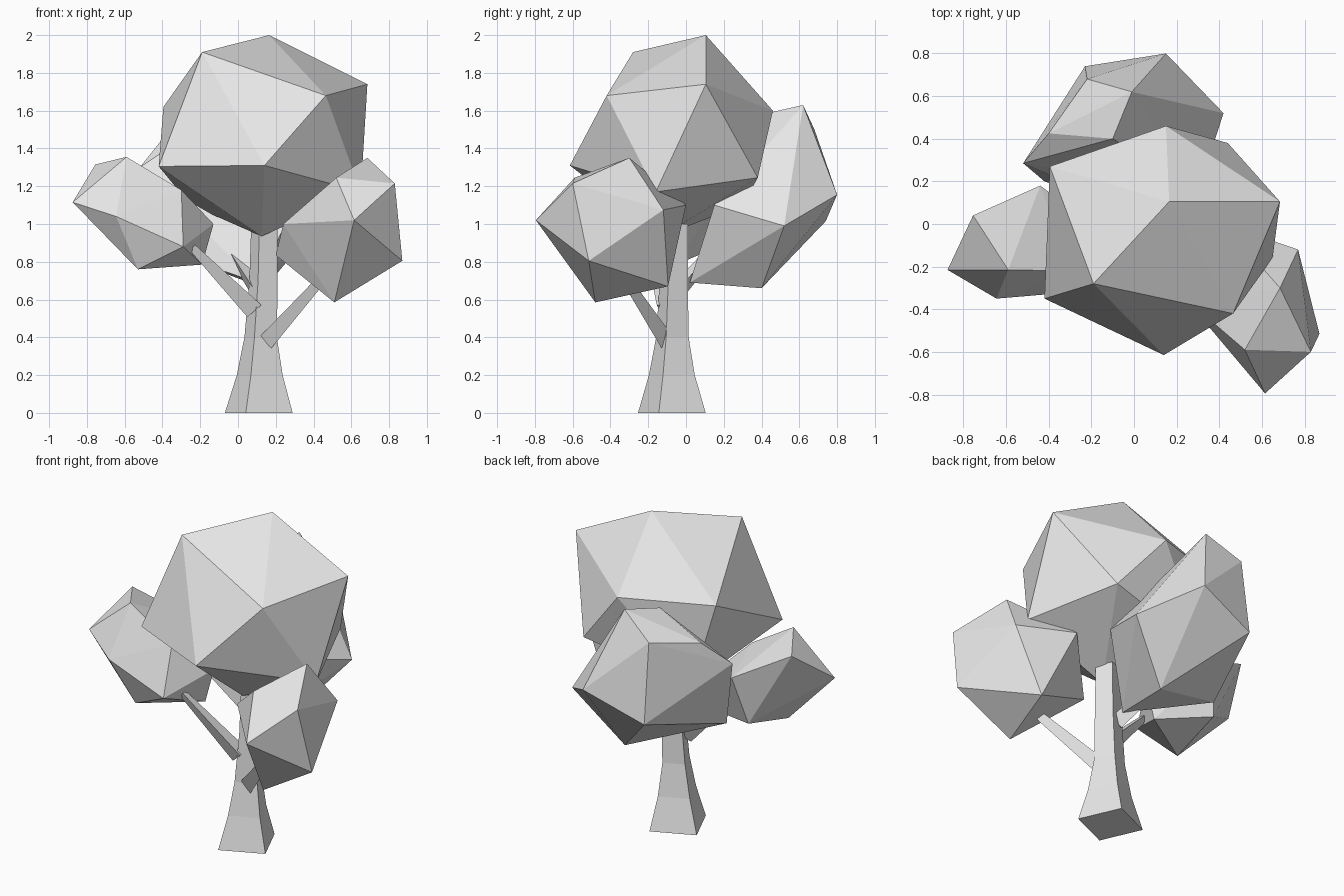
import bpy
import bmesh
import math
from mathutils import Vector

default_cube = bpy.data.objects.get("Cube")
if default_cube:
    bpy.data.objects.remove(default_cube, do_unlink=True)

# One plain grey for the whole tree
GREY = (0.8, 0.8, 0.8, 1.0)
grey = bpy.data.materials.new("plain_grey")
grey.use_nodes = True
grey.diffuse_color = GREY
for node in grey.node_tree.nodes:
    if node.type == 'BSDF_PRINCIPLED':
        node.inputs["Base Color"].default_value = GREY


def finish(bm, name):
    """Turn a bmesh into a flat shaded object."""
    bmesh.ops.recalc_face_normals(bm, faces=bm.faces[:])
    mesh = bpy.data.meshes.new(name)
    bm.to_mesh(mesh)
    bm.free()
    mesh.materials.append(grey)
    obj = bpy.data.objects.new(name, mesh)
    bpy.context.scene.collection.objects.link(obj)
    return obj


def foliage(name, corners):
    """Faceted leaf clump stretched over its corner points."""
    bm = bmesh.new()
    for corner in corners:
        bm.verts.new(corner)
    result = bmesh.ops.convex_hull(bm, input=bm.verts[:])
    loose = set(result["geom_interior"]) | set(result["geom_unused"])
    loose = [item for item in loose if isinstance(item, bmesh.types.BMVert)]
    bmesh.ops.delete(bm, geom=loose, context='VERTS')
    return finish(bm, name)


def loft(name, rings):
    """Join rings of points into a closed tapering solid."""
    bm = bmesh.new()
    loops = [[bm.verts.new(point) for point in ring] for ring in rings]
    for low, high in zip(loops, loops[1:]):
        count = len(low)
        for i in range(count):
            j = (i + 1) % count
            bm.faces.new((low[i], low[j], high[j], high[i]))
    bm.faces.new(loops[0][::-1])
    bm.faces.new(loops[-1])
    return finish(bm, name)


def trunk_ring(x, y, z, radius):
    """Square cross-section, turned a little about the trunk axis."""
    turn = math.radians(24 - 135)
    return [(x + radius * math.cos(turn + i * math.pi / 2),
             y + radius * math.sin(turn + i * math.pi / 2), z)
            for i in range(4)]


def branch(name, start, end, thick, thin):
    """Three-sided tapering branch."""
    start, end = Vector(start), Vector(end)
    along = (end - start).normalized()
    side = along.cross(Vector((0, 0, 1))).normalized()
    over = side.cross(along)

    def ring(centre, radius):
        angles = [math.tau * i / 3 - math.pi / 2 for i in range(3)]
        return [centre + radius * (side * math.cos(a) + over * math.sin(a))
                for a in angles]

    return loft(name, [ring(start, thick), ring(end, thin)])


# Trunk with a flared foot
loft("trunk", [
    trunk_ring(0.11, -0.075, 0, 0.192),
    trunk_ring(0.115, -0.075, 0.2, 0.13),
    trunk_ring(0.12, -0.072, 0.4, 0.092),
    trunk_ring(0.135, -0.065, 0.7, 0.08),
    trunk_ring(0.14, -0.06, 1.0, 0.075),
])

# Branches reaching into the lower clumps
branch("left_branch", (0.15, -0.11, 0.38), (0.48, -0.35, 0.75), 0.05, 0.025)
branch("right_branch", (0.09, -0.11, 0.55), (-0.24, -0.2, 0.88), 0.06, 0.025)
branch("back_branch", (0.1, -0.04, 0.65), (-0.1, 0.22, 0.95), 0.05, 0.03)

# Large crown at the top
foliage("top_foliage", [
    (0.165, 0.105, 2.0), (-0.19, -0.28, 1.91), (0.465, -0.42, 1.68),
    (0.685, 0.105, 1.74), (-0.42, -0.35, 1.305), (0.14, -0.615, 1.31),
    (-0.395, 0.27, 1.62), (0.15, 0.46, 1.6), (0.44, 0.38, 1.245),
    (0.65, -0.16, 1.17), (0.125, -0.13, 0.935), (-0.25, 0.3, 1.1),
])

# Clump on the model's left, towards the front
foliage("left_foliage", [
    (0.685, -0.3, 1.35), (0.83, -0.6, 1.215), (0.615, -0.795, 1.02),
    (0.87, -0.515, 0.805), (0.51, -0.48, 0.585), (0.77, -0.12, 1.075),
    (0.52, -0.59, 1.245), (0.2, -0.2, 0.835), (0.6, -0.095, 0.67),
    (0.24, -0.35, 1.0), (0.42, 0, 1.1),
])

# Clump on the model's right
foliage("right_foliage", [
    (-0.59, -0.215, 1.355), (-0.755, 0.04, 1.315), (-0.875, -0.215, 1.115),
    (-0.645, -0.35, 1.04), (-0.53, -0.25, 0.76), (-0.29, -0.32, 0.88),
    (-0.3, -0.22, 1.18), (-0.19, -0.05, 0.785), (-0.44, 0.18, 1.15),
    (-0.13, -0.05, 1.0), (-0.5, 0.1, 0.85),
])

# Tall clump at the back
foliage("back_foliage", [
    (-0.01, 0.62, 1.63), (-0.22, 0.68, 1.5), (0.15, 0.8, 1.155),
    (-0.23, 0.74, 1.015), (0.42, 0.52, 0.99), (0.14, 0.4, 0.66),
    (0.1, 0.02, 0.69), (-0.52, 0.285, 1.3), (-0.4, 0.425, 1.45),
    (-0.42, 0.2, 0.87), (-0.1, 0.4, 1.58), (0.3, 0.15, 1.1),
])
